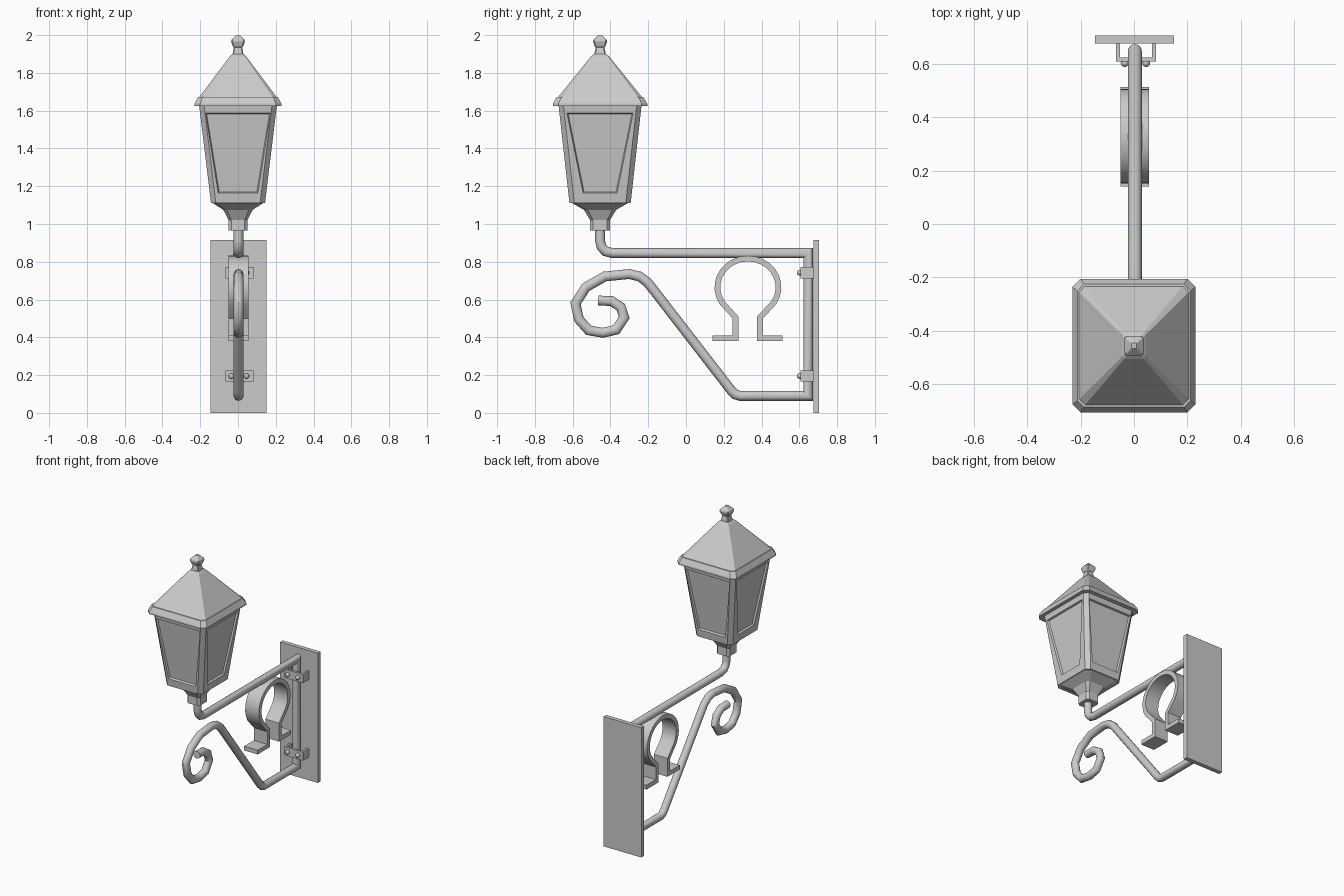
import bpy, bmesh, math
from mathutils import Vector

if "Cube" in bpy.data.objects:
    bpy.data.objects.remove(bpy.data.objects["Cube"])

CX = 0.003      # bracket centre line in x
LY = -0.455     # lantern centre in y


def finish(name, bm, smooth=False):
    bmesh.ops.recalc_face_normals(bm, faces=bm.faces)
    me = bpy.data.meshes.new(name)
    bm.to_mesh(me)
    bm.free()
    ob = bpy.data.objects.new(name, me)
    bpy.context.collection.objects.link(ob)
    if smooth:
        bpy.ops.object.select_all(action='DESELECT')
        ob.select_set(True)
        bpy.context.view_layer.objects.active = ob
        bpy.ops.object.shade_smooth_by_angle(angle=math.radians(40))
    return ob


def skin(rings):
    bm = bmesh.new()
    vs = [[bm.verts.new(p) for p in r] for r in rings]
    n = len(vs[0])
    for a, b in zip(vs, vs[1:]):
        for i in range(n):
            j = (i + 1) % n
            bm.faces.new((a[i], a[j], b[j], b[i]))
    bm.faces.new(vs[0][::-1])
    bm.faces.new(vs[-1])
    return bm


def sweep(name, path, section, smooth):
    """Sweep a section (in-plane offset, x) along a mitred path in the YZ plane."""
    pts = [Vector(p) for p in path]
    rings = []
    for i, p in enumerate(pts):
        d0 = (p - pts[i - 1]).normalized() if i else (pts[1] - p).normalized()
        d1 = (pts[i + 1] - p).normalized() if i < len(pts) - 1 else d0
        t = (d0 + d1).normalized()
        k = 1 / t.dot(d0)
        n = Vector((-t.y, t.x)) * k
        rings.append([(CX + v, p.x + n.x * u, p.y + n.y * u) for u, v in section])
    return finish(name, skin(rings), smooth)


def box(name, x0, x1, y0, y1, z0, z1):
    return finish(name, skin([[(x0, y0, z), (x1, y0, z), (x1, y1, z), (x0, y1, z)]
                              for z in (z0, z1)]))


def loft(levels):
    """Stack chamfered rectangles given as (z, half x, half y, chamfer)."""
    rings = []
    for z, a, b, c in levels:
        rings.append([(x, LY + y, z) for x, y in (
            (-a + c, -b), (a - c, -b), (a, -b + c), (a, b - c),
            (a - c, b), (-a + c, b), (-a, b - c), (-a, -b + c))])
    return skin(rings)


# Wall plate
box("wall_plate", -0.145, 0.15, 0.675, 0.705, 0, 0.915)

# Bent tube: lamp arm, upright and scroll in one run
tube = [(math.cos(a) * 0.026, math.sin(a) * 0.026)
        for a in (i * math.tau / 16 for i in range(16))]
sweep("scroll_tube", [
    (-0.455, 0.99), (-0.455, 0.91), (-0.447, 0.878), (-0.425, 0.855), (-0.39, 0.846),
    (0.647, 0.846), (0.647, 0.09), (0.285, 0.09), (0.26, 0.098), (0.24, 0.118),
    (-0.175, 0.655), (-0.205, 0.692), (-0.245, 0.722), (-0.30, 0.735), (-0.43, 0.722),
    (-0.53, 0.665), (-0.585, 0.58), (-0.567, 0.495), (-0.515, 0.437), (-0.44, 0.424),
    (-0.37, 0.44), (-0.327, 0.505), (-0.345, 0.56), (-0.395, 0.592), (-0.465, 0.595)],
    tube, True)

# Omega-shaped strap
strap = [(-0.015, -0.053), (0.015, -0.053), (0.015, 0.053), (-0.015, 0.053)]
arc = [(0.328 + 0.162 * math.cos(a), 0.665 + 0.152 * math.sin(a))
       for a in (math.radians(212 - i * 244 / 18) for i in range(19))]
sweep("omega_strap", [(0.14, 0.395), (0.262, 0.395), (0.262, 0.505)] + arc +
      [(0.392, 0.505), (0.392, 0.395), (0.512, 0.395)], strap, True)

# U-shaped tube clamps with bolts
for label, z in (("upper", 0.742), ("lower", 0.195)):
    z0, z1 = z - 0.03, z + 0.03
    box(label + "_clamp_front", -0.067, 0.082, 0.607, 0.622, z0, z1)
    for side, x in (("left", -0.067), ("right", 0.067)):
        box(f"{label}_clamp_{side}", x, x + 0.015, 0.622, 0.68, z0, z1)
    bm = bmesh.new()
    for x in (-0.035, 0.045):
        ret = bmesh.ops.create_uvsphere(bm, u_segments=12, v_segments=8, radius=0.015)
        bmesh.ops.translate(bm, verts=ret["verts"], vec=(x, 0.602, z))
    finish(label + "_clamp_bolts", bm, True)

# Lantern socket and flared cup
finish("lantern_cup", loft([
    (0.965, 0.05, 0.052, 0.015), (1.02, 0.05, 0.052, 0.015),
    (1.075, 0.078, 0.085, 0.02), (1.115, 0.14, 0.155, 0.03)]))

# Lantern body with a recessed pane on each side
Z0, Z1 = 1.11, 1.63
bm = loft([(Z0, 0.143, 0.162, 0.026), (Z1, 0.206, 0.22, 0.026)])
bm.faces.ensure_lookup_table()
bmesh.ops.recalc_face_normals(bm, faces=bm.faces)
sides = [f for f in bm.faces if abs(f.normal.z) < 0.5
         and max(abs(f.normal.x), abs(f.normal.y)) > 0.9]
for f in sides:
    nrm = f.normal.copy()
    mid = f.calc_center_median()
    bmesh.ops.inset_individual(bm, faces=[f], thickness=0.02, depth=0)
    along = 0 if abs(nrm.y) > 0.9 else 1
    across = 1 - along
    c = (0, LY)[along]
    top, bot = ((0.172, 0.105), (0.175, 0.09))[along]
    for v in f.verts:
        up = v.co.z > 1.4
        s = 1 if v.co[along] > c else -1
        v.co.z = 1.587 if up else 1.163
        v.co[along] = c + s * (top if up else bot)
        v.co[across] = mid[across] - nrm.z * (v.co.z - mid.z) / nrm[across]
    f.normal_update()
    bmesh.ops.inset_individual(bm, faces=[f], thickness=0.008, depth=-0.012)
finish("lantern_body", bm)

# Roof with eave
finish("lantern_roof", loft([
    (1.625, 0.23, 0.25, 0.03), (1.637, 0.23, 0.25, 0.03), (1.672, 0.212, 0.23, 0.025),
    (1.672, 0.205, 0.222, 0.022), (1.885, 0.045, 0.05, 0.008), (1.90, 0.03, 0.033, 0.006)]))

# Finial
finish("finial", loft([
    (1.89, 0.03, 0.032, 0.006), (1.935, 0.022, 0.023, 0.005), (1.942, 0.028, 0.029, 0.006),
    (1.965, 0.036, 0.037, 0.007), (1.975, 0.034, 0.035, 0.007), (2.0, 0.01, 0.01, 0.002)]))
